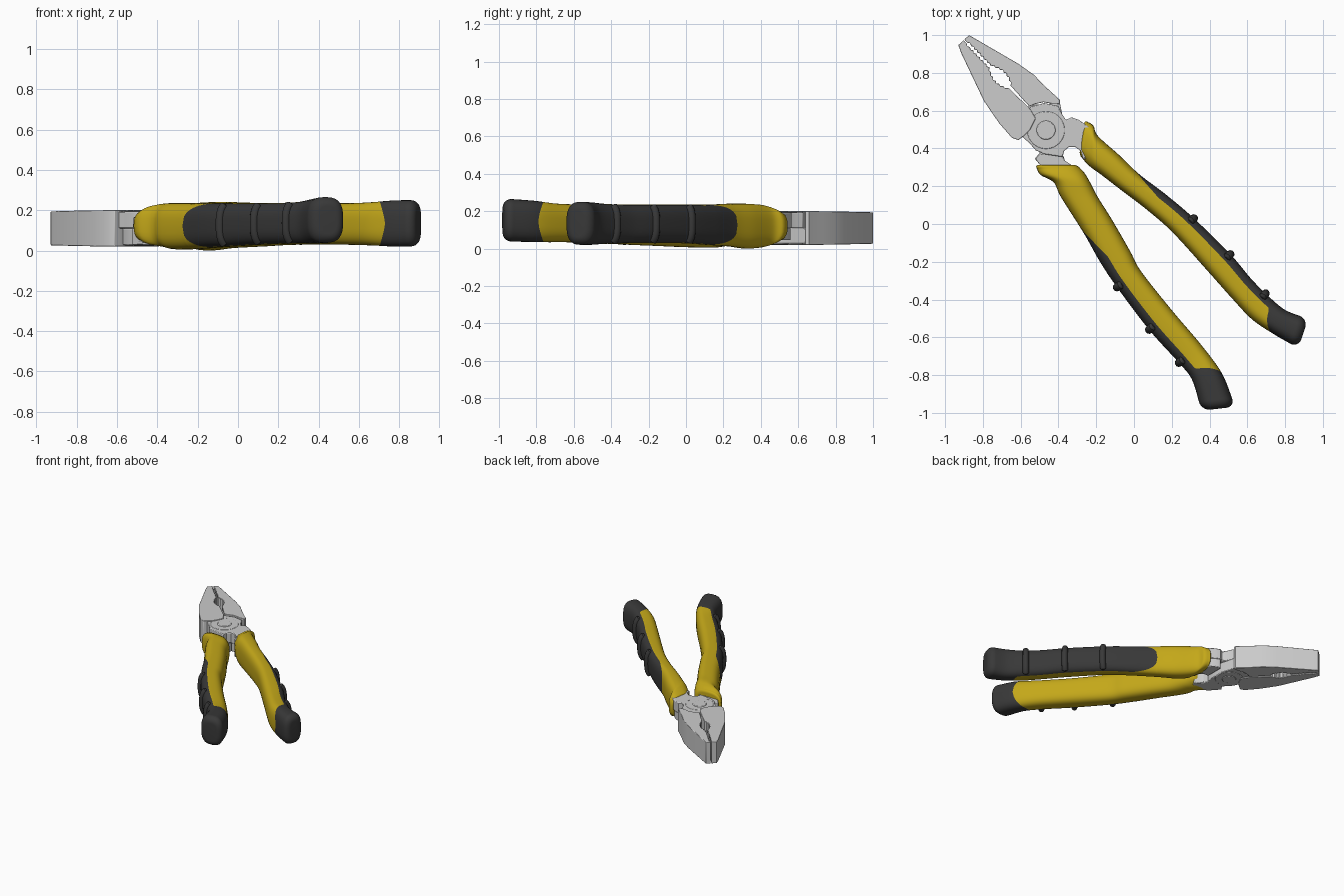
import bpy, bmesh, math
from mathutils import Vector

if "Cube" in bpy.data.objects:
    bpy.data.objects.remove(bpy.data.objects["Cube"])

def material(name, col):
    m = bpy.data.materials.new(name)
    m.diffuse_color = (*col, 1)
    m.use_nodes = True
    m.node_tree.nodes["Principled BSDF"].inputs["Base Color"].default_value = m.diffuse_color
    return m

YELLOW = material("yellow_rubber", (0.55, 0.39, 0.01))
DARK = material("dark_rubber", (0.04, 0.04, 0.04))

def finish(name, bm, mat=None, angle=35):
    bmesh.ops.remove_doubles(bm, verts=bm.verts, dist=0.0004)
    bmesh.ops.recalc_face_normals(bm, faces=bm.faces)
    me = bpy.data.meshes.new(name)
    bm.to_mesh(me)
    bm.free()
    ob = bpy.data.objects.new(name, me)
    bpy.context.collection.objects.link(ob)
    if mat:
        me.materials.append(mat)
    bpy.ops.object.select_all(action='DESELECT')
    ob.select_set(True)
    bpy.context.view_layer.objects.active = ob
    bpy.ops.object.shade_smooth_by_angle(angle=math.radians(angle))
    return ob

# ---------- handles: stations of (outer x, y, inner x, y, z low, z high)
LEFT = [(-.515, .295, -.285, .295, .035, .21), (-.495, .26, -.262, .27, .025, .225),
        (-.425, .22, -.235, .225, .015, .235), (-.385, .14, -.19, .14, .005, .235),
        (-.265, -.05, -.115, .02, .008, .235), (-.18, -.2, -.02, -.145, .015, .235),
        (-.09, -.335, .037, -.25, .02, .235), (.08, -.56, .195, -.45, .03, .235),
        (.238, -.735, .36, -.645, .035, .24), (.305, -.82, .465, -.79, .035, .255),
        (.345, -.945, .52, -.925, .038, .265)]
RIGHT = [(-.245, .54, -.275, .35, .035, .205), (-.215, .52, -.25, .32, .02, .22),
         (-.19, .465, -.215, .29, .005, .235), (-.08, .366, -.175, .262, .0, .24),
         (.026, .265, -.075, .185, .012, .24), (.17, .155, .075, .07, .02, .235),
         (.317, .03, .21, -.05, .028, .235), (.51, -.16, .40, -.26, .03, .235),
         (.62, -.29, .52, -.395, .028, .235), (.72, -.39, .625, -.505, .025, .24),
         (.80, -.455, .735, -.58, .02, .248), (.88, -.487, .83, -.635, .02, .25)]

def spline(st, t):
    n = len(st) - 1
    i = min(int(max(t, 0)), n - 1)
    u = t - i
    p = [st[min(max(k, 0), n)] for k in (i - 1, i, i + 1, i + 2)]
    return [0.5 * (2*b + (c - a)*u + (2*a - 5*b + 4*c - d)*u*u + (3*b - a - 3*c + d)*u**3)
            for a, b, c, d in zip(*p)]

def point(st, t, ang):
    """Rounded cross-section; t outside the station range rounds off the end."""
    n = len(st) - 1
    tc = min(max(t, 0), n)
    ox, oy, ix, iy, z0, z1 = spline(st, tc)
    c = Vector(((ox + ix)/2, (oy + iy)/2, (z0 + z1)/2))
    half = Vector(((ox - ix)/2, (oy - iy)/2, 0))
    hz = (z1 - z0)/2
    e = abs(t - tc)
    if e > 0:
        r = 0.045 if t > n else 0.02
        q = spline(st, tc - 0.2 if t > n else 0.2)
        d = c - Vector(((q[0] + q[2])/2, (q[1] + q[3])/2, c.z))
        c = c + d.normalized() * r * math.sin(e*math.pi/2)
        inset = r * (1 - math.cos(e*math.pi/2))
        half = half * (1 - inset/half.length)
        hz -= inset
    f = lambda v: math.copysign(abs(v)**0.71, v)
    return c + half*f(math.cos(ang)) + Vector((0, 0, hz*f(math.sin(ang))))

def strip(name, st, ts, span, mat, cap):
    bm = bmesh.new()
    rings = []
    for t in ts:
        a, b = span(t)
        rings.append([bm.verts.new(point(st, t, a + (b - a)*k/32)) for k in range(33)])
    for r, s in zip(rings, rings[1:]):
        for k in range(32):
            bm.faces.new((r[k], r[k+1], s[k+1], s[k]))
    bm.faces.new(rings[cap][:-1])
    return finish(name, bm, mat)

def handle(name, st, start, cross, ridges):
    n = len(st) - 1
    def limit(t):  # half-angle covered by the dark grip
        a = math.radians(74) * math.sqrt(min(max(t - start, 0), 1))
        k = min(max((t - cross[0])/(cross[1] - cross[0]), 0), 1)
        return a + (math.pi - a)*k**1.3
    lin = lambda a, b, m: [a + (b - a)*i/m for i in range(m + 1)]
    strip(name + "_sleeve", st, lin(-1, 0, 6)[:-1] + lin(0, start, 40)[:-1]
          + lin(start, start + 1, 20)[:-1] + lin(start + 1, cross[0], 36)[:-1] + lin(*cross, 12),
          lambda t: (limit(t), 2*math.pi - limit(t)), YELLOW, 0)
    strip(name + "_grip", st, lin(start, start + 1, 20)[:-1] + lin(start + 1, cross[0], 36)[:-1]
          + lin(*cross, 12)[:-1] + lin(cross[1], n, 12)[:-1] + lin(n, n + 1, 8),
          lambda t: (-limit(t), limit(t)), DARK, -1)
    # raised finger ridges
    for i, t in enumerate(ridges):
        cu = bpy.data.curves.new(f"{name}_ridge_{i+1}", 'CURVE')
        cu.dimensions = '3D'
        cu.bevel_depth = 0.022
        cu.bevel_resolution = 3
        cu.use_fill_caps = True
        sp = cu.splines.new('POLY')
        sp.points.add(16)
        for k, p in enumerate(sp.points):
            p.co = (*point(st, t, math.radians(-62 + 124*k/16)), 1)
            p.radius = 0.4 if k in (0, 16) else 1
        cu.materials.append(DARK)
        ob = bpy.data.objects.new(cu.name, cu)
        bpy.context.collection.objects.link(ob)
        bpy.ops.object.select_all(action='DESELECT')
        ob.select_set(True)
        bpy.context.view_layer.objects.active = ob
        bpy.ops.object.convert(target='MESH')
        bpy.ops.object.shade_smooth_by_angle(angle=math.radians(40))

handle("left_handle", LEFT, 3.9, (8.5, 9.0), (6, 7, 8))
handle("right_handle", RIGHT, 3.9, (9.2, 9.95), (6, 7, 8.75))

# ---------- steel head: flat outlines extruded in z
PIVOT = Vector((-.466, .497))

def prism(name, pts, z0, z1, taper=0.0, bevel=0.005):
    bm = bmesh.new()
    lo, hi = [], []
    for x, y in pts:
        k = 1 - taper * max((Vector((x, y)) - PIVOT).length - .2, 0)
        lo.append(bm.verts.new((x, y, .11 + (z0 - .11)*k)))
        hi.append(bm.verts.new((x, y, .11 + (z1 - .11)*k)))
    bm.faces.new(lo[::-1])
    bm.faces.new(hi)
    m = len(pts)
    for i in range(m):
        j = (i + 1) % m
        bm.faces.new((lo[i], lo[j], hi[j], hi[i]))
    ob = finish(name, bm)
    b = ob.modifiers.new("bevel", 'BEVEL')
    b.width, b.segments, b.limit_method = bevel, 2, 'ANGLE'
    b.angle_limit = math.radians(50)
    return ob

TIP, ROOT = Vector((-.90, .975)), Vector((-.556, .62))
AX = (ROOT - TIP).normalized()
SIDE = Vector((-AX.y, AX.x))

def inner_edge(sign):
    """Toothed gripping edge with an oval pipe grip, from root to tip."""
    out = []
    for i in range(41):
        s = i/40
        g = 0.003
        if .40 < s < .72:
            g += 0.027*math.sin(math.pi*(s - .40)/.32)
        if .06 < s < .72 and i % 2:
            g += 0.009
        if s <= .72 or i == 40:
            out.append(tuple(TIP + AX*s*(ROOT - TIP).length + SIDE*sign*g))
    return out[::-1]

prism("right_jaw", [(-.873, 1.0), (-.61, .847), (-.53, .79), (-.47, .728), (-.392, .657),
      (-.392, .637), (-.435, .637), (-.48, .645), (-.524, .635)] + inner_edge(1), .02, .2, .15, .003)
prism("left_jaw", [(-.552, .612), (-.52, .56), (-.55, .50), (-.585, .465), (-.612, .444),
      (-.645, .455), (-.715, .535), (-.794, .65), (-.915, .905), (-.93, .947)][::1]
      + inner_edge(-1)[::-1], .02, .2, .15, .003)

# lap joint halves, each running from its jaw to the opposite handle
prism("upper_pivot_plate", [(-.55, .62), (-.476, .64), (-.40, .625), (-.38, .58), (-.36, .55),
      (-.33, .565), (-.29, .55), (-.22, .50), (-.22, .37), (-.272, .345), (-.28, .385),
      (-.31, .407), (-.345, .407), (-.37, .386), (-.378, .355), (-.41, .36), (-.476, .37),
      (-.52, .39), (-.555, .43), (-.59, .46), (-.60, .53)], .11, .193)
prism("lower_pivot_plate", [(-.392, .64), (-.38, .58), (-.365, .53), (-.365, .41), (-.378, .37),
      (-.365, .335), (-.335, .315), (-.31, .30), (-.34, .22), (-.46, .27), (-.525, .345),
      (-.497, .38), (-.53, .41), (-.565, .46), (-.59, .55), (-.556, .63)], .028, .11)
prism("right_neck", [(-.345, .55), (-.33, .56), (-.29, .545), (-.20, .46), (-.20, .34),
      (-.272, .345), (-.28, .387), (-.31, .41), (-.345, .41)], .045, .19)
prism("left_neck", [(-.522, .345), (-.495, .372), (-.38, .365), (-.365, .335), (-.335, .315),
      (-.31, .30), (-.34, .20), (-.45, .25)], .04, .165)

# pivot rivet, with a raised rim
def rivet(name, rad, z0, z1):
    prism(name, [(PIVOT.x + rad*math.cos(a*math.pi/24), PIVOT.y + rad*math.sin(a*math.pi/24))
                 for a in range(48)], z0, z1, bevel=0.004)

rivet("pivot_rivet", .05, .022, .199)
rivet("pivot_boss", .10, .026, .195)
